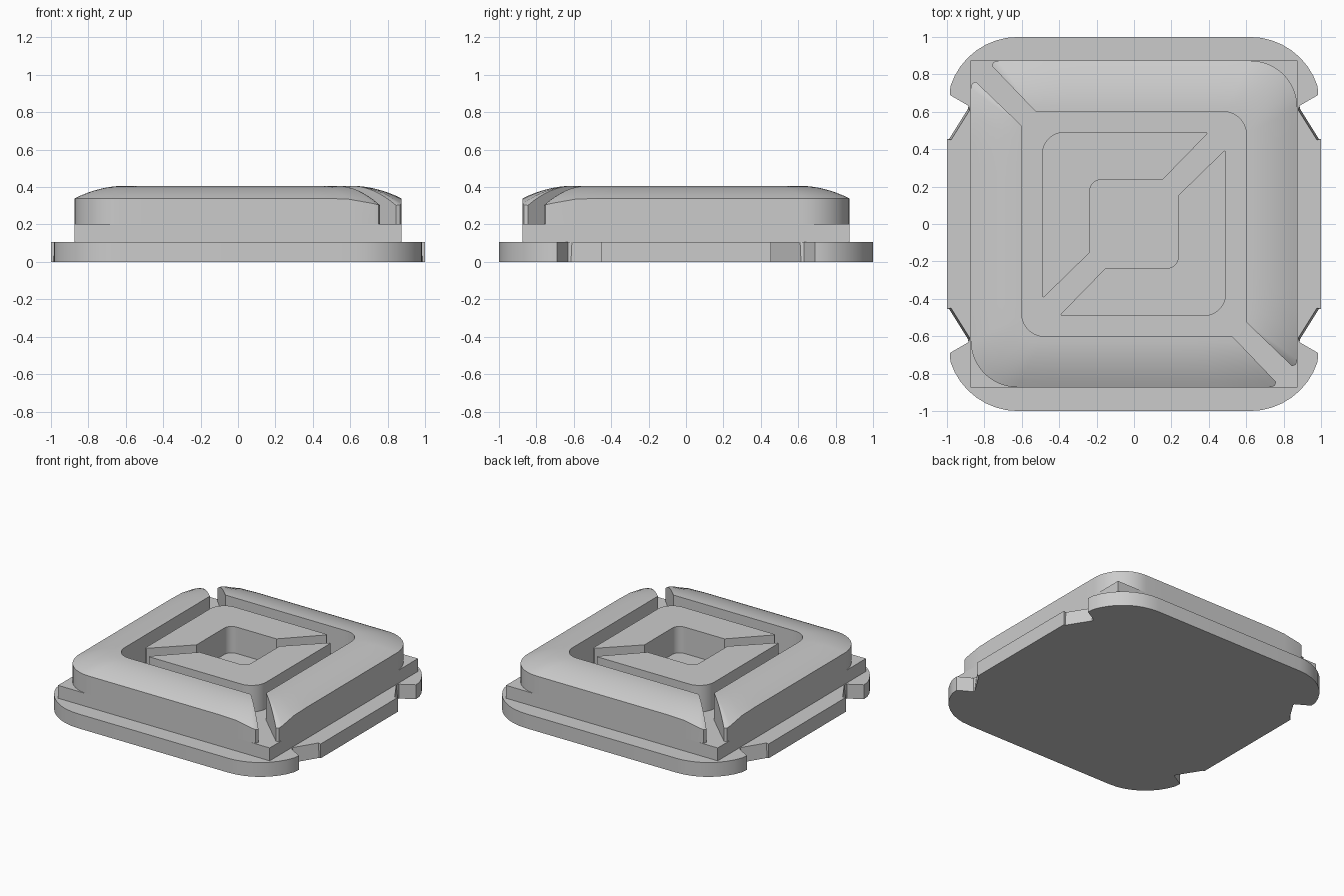
import bpy, bmesh, math

if "Cube" in bpy.data.objects:
    bpy.data.objects.remove(bpy.data.objects["Cube"])

grey = bpy.data.materials.new("plain grey")
grey.diffuse_color = (0.6, 0.6, 0.6, 1)
grey.use_nodes = True
grey.node_tree.nodes["Principled BSDF"].inputs["Base Color"].default_value = grey.diffuse_color


def finish(name, bm):
    bmesh.ops.remove_doubles(bm, verts=bm.verts, dist=1e-4)
    bmesh.ops.recalc_face_normals(bm, faces=bm.faces)
    mesh = bpy.data.meshes.new(name)
    bm.to_mesh(mesh)
    bm.free()
    mesh.materials.append(grey)
    ob = bpy.data.objects.new(name, mesh)
    bpy.context.collection.objects.link(ob)
    bpy.ops.object.select_all(action='DESELECT')
    bpy.context.view_layer.objects.active = ob
    ob.select_set(True)
    bpy.ops.object.shade_smooth_by_angle(angle=math.radians(30))
    return ob


def loft(name, low, high, z0, z1):
    """Solid between a lower and an upper outline."""
    bm = bmesh.new()
    a = [bm.verts.new((x, y, z0)) for x, y in low]
    b = [bm.verts.new((x, y, z1)) for x, y in high]
    n = len(a)
    for i in range(n):
        j = (i + 1) % n
        bm.faces.new((a[i], a[j], b[j], b[i]))
    bm.faces.new(a[::-1])
    bm.faces.new(b)
    return finish(name, bm)


def arm(half, r, tip):
    """From the middle of a rounded corner along one side to the split tip."""
    c = -half + r
    pts = [(c + r * math.cos(math.radians(a)), c + r * math.sin(math.radians(a)))
           for a in [225 + 45 * i / 8 for i in range(9)]]
    x0, x1 = c, tip[0][0]
    pts += [(x0 + (x1 - x0) * i / 10, -half) for i in range(1, 10)]
    return pts + tip


def half_ring(name, outer, inner, z0, z1, edge_drop, end_drop, turn, rows):
    """L-shaped bar with a domed top, mirrored about its corner diagonal."""
    def mirrored(p):
        return [(y, x) for x, y in p[:0:-1]] + p
    out, inn = mirrored(outer), mirrored(inner)
    ca, sa = math.cos(turn), math.sin(turn)
    bm = bmesh.new()

    def vert(x, y, z):
        return bm.verts.new((ca * x - sa * y, sa * x + ca * y, z))

    sections = []
    for (ox, oy), (ix, iy) in zip(out, inn):
        e = max(0, (max(ox, oy) - 0.5) / 0.25)      # lower towards the tips
        sec = [vert(ix, iy, z0)]
        for k in range(rows + 1):
            t = k / rows
            drop = (edge_drop + end_drop * e * e) * t * t
            sec.append(vert(ix + (ox - ix) * t, iy + (oy - iy) * t, z1 - drop))
        sec.append(vert(ox, oy, z0))
        sections.append(sec)
    m = len(sections[0])
    for s, q in zip(sections, sections[1:]):
        for k in range(m):
            j = (k + 1) % m
            bm.faces.new((s[k], s[j], q[j], q[k]))
    bm.faces.new(sections[0])
    bm.faces.new(sections[-1][::-1])
    return finish(name, bm)


# Base plate: rounded square with a notch near each corner on the left and right
def base_outline(s):
    q = [(1, 0.455), (0.978 + s, 0.45 + s / 2), (0.878 + s, 0.61 + s / 2),
         (0.885, 0.632), (0.985, 0.69)]
    q += [(0.62 + 0.38 * math.cos(math.radians(a)),
           0.62 + 0.38 * math.sin(math.radians(a))) for a in range(18, 91, 9)]
    right = [(x, -y) for x, y in q[::-1]] + q
    return right + [(-x, -y) for x, y in right]


loft("base_plate", base_outline(0.01), base_outline(0), 0, 0.107)

# Square slab
w = 0.873
square = [(-w, -w), (w, -w), (w, w), (-w, w)]
loft("square_slab", square, square, 0.1, 0.203)

# Outer domed ring, split along one diagonal
o = arm(0.873, 0.25, [(0.725, -0.873), (0.752, -0.866), (0.76, -0.845)])
i = arm(0.6, 0.12, [(0.525, -0.6)] * 3)
for n, turn in enumerate((0, math.pi)):
    half_ring(f"outer_ring_{n + 1}", o, i, 0.2, 0.407, 0.067, 0.035, turn, 8)

# Inner flat ring, split along the other diagonal
o = arm(0.492, 0.12, [(0.375, -0.492), (0.39, -0.49), (0.392, -0.482)])
i = arm(0.236, 0.06, [(0.152, -0.236)] * 3)
for n, turn in enumerate((math.pi / 2, -math.pi / 2)):
    half_ring(f"inner_ring_{n + 1}", o, i, 0.2, 0.4, 0, 0, turn, 1)
